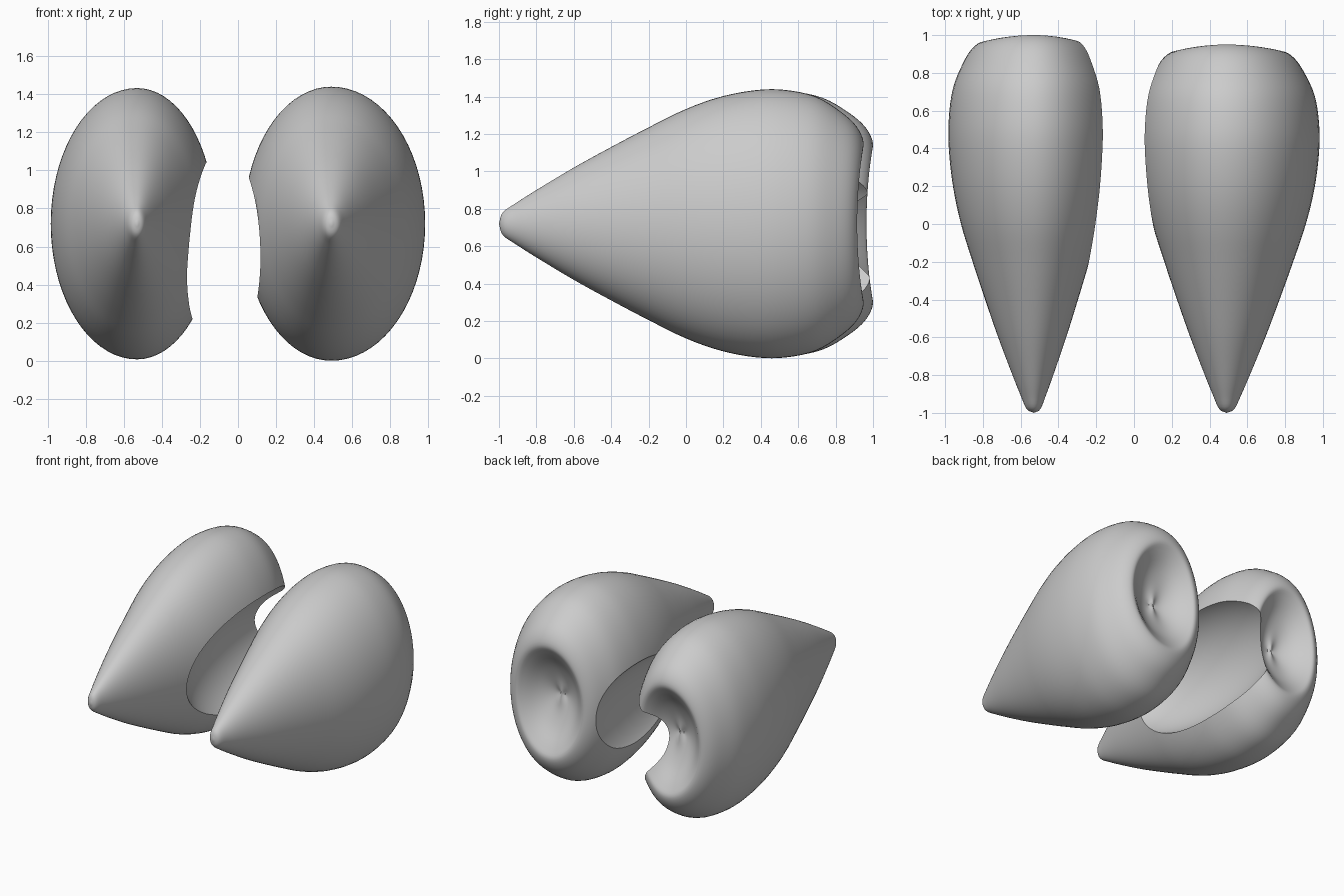
import bpy, bmesh, math
from mathutils import Vector

cube = bpy.data.objects.get("Cube")
if cube:
    bpy.data.objects.remove(cube)

grey = bpy.data.materials.new("stone grey")
grey.use_nodes = True
GREY = (0.6, 0.6, 0.6, 1)
grey.diffuse_color = GREY
grey.node_tree.nodes["Principled BSDF"].inputs["Base Color"].default_value = GREY

# Half-height against length: pointed tip, full belly, rounded rim, dished back
PROFILE = [(0, -1), (.06, -.98), (.11, -.91), (.18, -.8), (.3, -.6), (.41, -.4),
           (.515, -.2), (.613, 0), (.68, .2), (.715, .4), (.715, .56), (.68, .73),
           (.6, .87), (.52, .96), (.43, 1), (.36, .97), (.24, .89), (.12, .84), (0, .825)]
SEGMENTS = 72


def smooth_path(points, steps=4):
    pts = [Vector(p) for p in points]
    pts = [2 * pts[0] - pts[1]] + pts + [2 * pts[-1] - pts[-2]]
    out = []
    for a, b, c, d in zip(pts, pts[1:], pts[2:], pts[3:]):
        for i in range(steps):
            t = i / steps
            out.append(b + (c - a) * t / 2 + (2 * a - 5 * b + 4 * c - d) * t * t / 2
                       + (3 * b - a - 3 * c + d) * t ** 3 / 2)
    return out + [pts[-2]]


def finish(bm, name):
    bmesh.ops.recalc_face_normals(bm, faces=bm.faces)
    mesh = bpy.data.meshes.new(name)
    bm.to_mesh(mesh)
    bm.free()
    mesh.materials.append(grey)
    obj = bpy.data.objects.new(name, mesh)
    bpy.context.collection.objects.link(obj)
    return obj


def seed_body(name, x, outer, inner, back, height):
    """Oval lathe about y; the outer and inner flanks have their own width."""
    bm = bmesh.new()
    path = smooth_path(PROFILE)
    side = math.copysign(1, x)
    rings = []
    for r, y in path[1:-1]:
        ring = []
        for k in range(SEGMENTS):
            a = math.tau * k / SEGMENTS
            c = math.cos(a)
            wide = outer if c * side > 0 else inner
            # The rim sits slightly further forward at its flanks
            sag = .035 * c * c * max(0, y - .6) / .4
            yy = y - sag if y < 0 else y * back - sag
            ring.append(bm.verts.new((x + r * c * wide, yy, .72 + r * math.sin(a) * height)))
        rings.append(ring)
    for low, high in zip(rings, rings[1:]):
        for k in range(SEGMENTS):
            n = (k + 1) % SEGMENTS
            bm.faces.new((low[k], low[n], high[n], high[k]))
    for ring, y in ((rings[0], -1), (rings[-1], path[-1].y * back)):
        tip = bm.verts.new((x, y, .72))
        for k in range(SEGMENTS):
            bm.faces.new((tip, ring[k], ring[(k + 1) % SEGMENTS]))
    return finish(bm, name)


def scoop(body, centre, radii):
    """Carve an ellipsoidal hollow out of a body."""
    bm = bmesh.new()
    bmesh.ops.create_uvsphere(bm, u_segments=64, v_segments=40, radius=1)
    bmesh.ops.scale(bm, vec=radii, verts=bm.verts)
    bmesh.ops.translate(bm, vec=centre, verts=bm.verts)
    cutter = finish(bm, "scoop_cutter")
    cutter.hide_render = True
    mod = body.modifiers.new("scoop", 'BOOLEAN')
    mod.operation, mod.solver, mod.object = 'DIFFERENCE', 'EXACT', cutter
    bpy.ops.object.select_all(action='DESELECT')
    body.select_set(True)
    bpy.context.view_layer.objects.active = body
    bpy.ops.object.modifier_apply(modifier=mod.name)
    bpy.data.objects.remove(cutter)
    bpy.ops.object.shade_smooth_by_angle(angle=math.radians(40))


# Right body with the deep hollow on its inner flank
right = seed_body("right_body", -.53, .63, .57, 1, .99)
scoop(right, (-.1, .5, .62), (.38, .82, .43))

# Left body with a shallow hollow on its inner flank
left = seed_body("left_body", .49, .685, .64, .95, 1)
scoop(left, (-.03, .5, .62), (.2, .8, .38))
